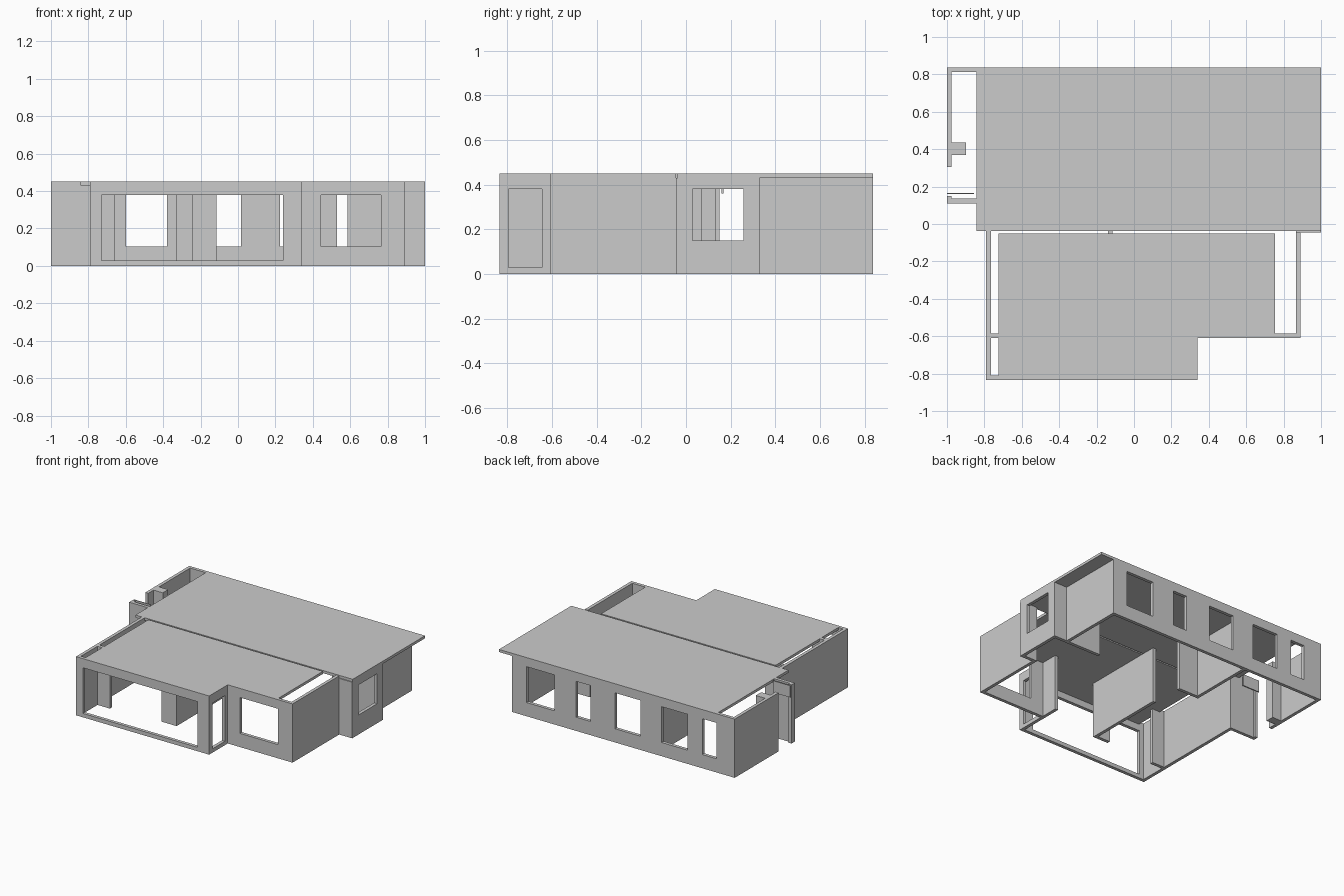
import bpy

if "Cube" in bpy.data.objects:
    bpy.data.objects.remove(bpy.data.objects["Cube"])

H = 0.45      # wall height
T = 0.025     # wall thickness


def box(name, x, y, z=(0, H)):
    """Axis-aligned box given (min, max) ranges."""
    v = [(a, b, c) for a in x for b in y for c in z]
    f = [(0, 1, 3, 2), (4, 6, 7, 5), (0, 4, 5, 1),
         (2, 3, 7, 6), (0, 2, 6, 4), (1, 5, 7, 3)]
    me = bpy.data.meshes.new(name)
    me.from_pydata(v, [], f)
    ob = bpy.data.objects.new(name, me)
    bpy.context.collection.objects.link(ob)
    return ob


def cut(ob, x, y, z):
    """Cut one rectangular opening through a wall."""
    tool = box("opening_cutter", x, y, z)
    tool.hide_render = True
    mod = ob.modifiers.new("opening", 'BOOLEAN')
    mod.operation = 'DIFFERENCE'
    mod.solver = 'EXACT'
    mod.object = tool
    bpy.context.view_layer.objects.active = ob
    bpy.ops.object.modifier_apply(modifier=mod.name)
    bpy.data.objects.remove(tool)


def wall_x(name, x, y0, openings=(), z=(0, H)):
    """Wall running along x, front face at y0; openings are (x0, x1, z0, z1)."""
    ob = box(name, x, (y0, y0 + T), z)
    for a, b, c, d in openings:
        cut(ob, (a, b), (y0 - 0.1, y0 + 0.1), (c, d))
    return ob


def wall_y(name, x0, y, openings=(), z=(0, H)):
    """Wall running along y, left face at x0; openings are (y0, y1, z0, z1)."""
    ob = box(name, (x0, x0 + T), y, z)
    for a, b, c, d in openings:
        cut(ob, (x0 - 0.1, x0 + 0.1), (a, b), (c, d))
    return ob


# Flat roofs
box("rear_roof", (-0.843, 1.0), (-0.038, 0.838), (0.43, H))
box("front_roof_bay", (-0.725, 0.315), (-0.81, -0.61), (0.43, H))
box("front_roof_main", (-0.725, 0.755), (-0.61, -0.05), (0.43, H))

# Front bay with wide glazing opening
wall_x("bay_front_wall", (-0.79, 0.34), -0.835, [(-0.73, 0.24, 0.03, 0.38)])
wall_y("bay_right_wall", 0.315, (-0.81, -0.61), [(-0.795, -0.645, 0.03, 0.38)])
wall_y("front_left_wall", -0.79, (-0.81, 0.11))
wall_x("bay_left_return", (-0.765, -0.66), -0.61)
wall_y("bay_right_return", 0.315, (-0.585, -0.45))

# Front right room
wall_x("front_right_wall", (0.315, 0.89), -0.61, [(0.445, 0.765, 0.105, 0.38)])
wall_y("front_room_side_wall", 0.865, (-0.585, -0.045))

# Right-hand block, stepped out to the roof edge (walls tucked below the roof)
wall_x("side_block_front_wall", (0.865, 1.0), -0.045, z=(0, 0.43))
wall_y("side_block_wall", 0.975, (-0.02, 0.33), [(0.03, 0.257, 0.15, 0.38)], (0, 0.43))
wall_x("side_block_back_wall", (0.585, 0.975), 0.305, z=(0, 0.43))
wall_y("rear_right_wall", 0.865, (0.33, 0.813), z=(0, 0.43))

# Rear wall with its five windows
windows = [(-0.845, -0.725), (-0.6, -0.38), (-0.2, 0.015), (0.225, 0.345), (0.53, 0.765)]
wall_x("rear_wall", (-1.0, 0.89), 0.813, [(a, b, 0.105, 0.38) for a, b in windows])

# Left entrance recess
wall_y("rear_left_wall", -1.0, (0.305, 0.813))
box("entrance_pier", (-0.975, -0.897), (0.37, 0.435))
wall_x("entrance_side_wall", (-1.0, -0.765), 0.11)
box("entrance_jamb", (-1.0, -0.975), (0.135, 0.15))
box("entrance_lintel_panel", (-1.0, -0.855), (0.16, 0.167), (0.36, H))

# Interior partitions
wall_y("living_partition", -0.14, (-0.555, 0.07), z=(0, 0.43))
wall_x("living_partition_return", (-0.245, -0.115), -0.58, z=(0, 0.43))
wall_y("rear_partition", -0.33, (0.3, 0.813), z=(0, 0.43))
wall_x("rear_partition_return", (-0.305, -0.14), 0.3, z=(0, 0.43))
